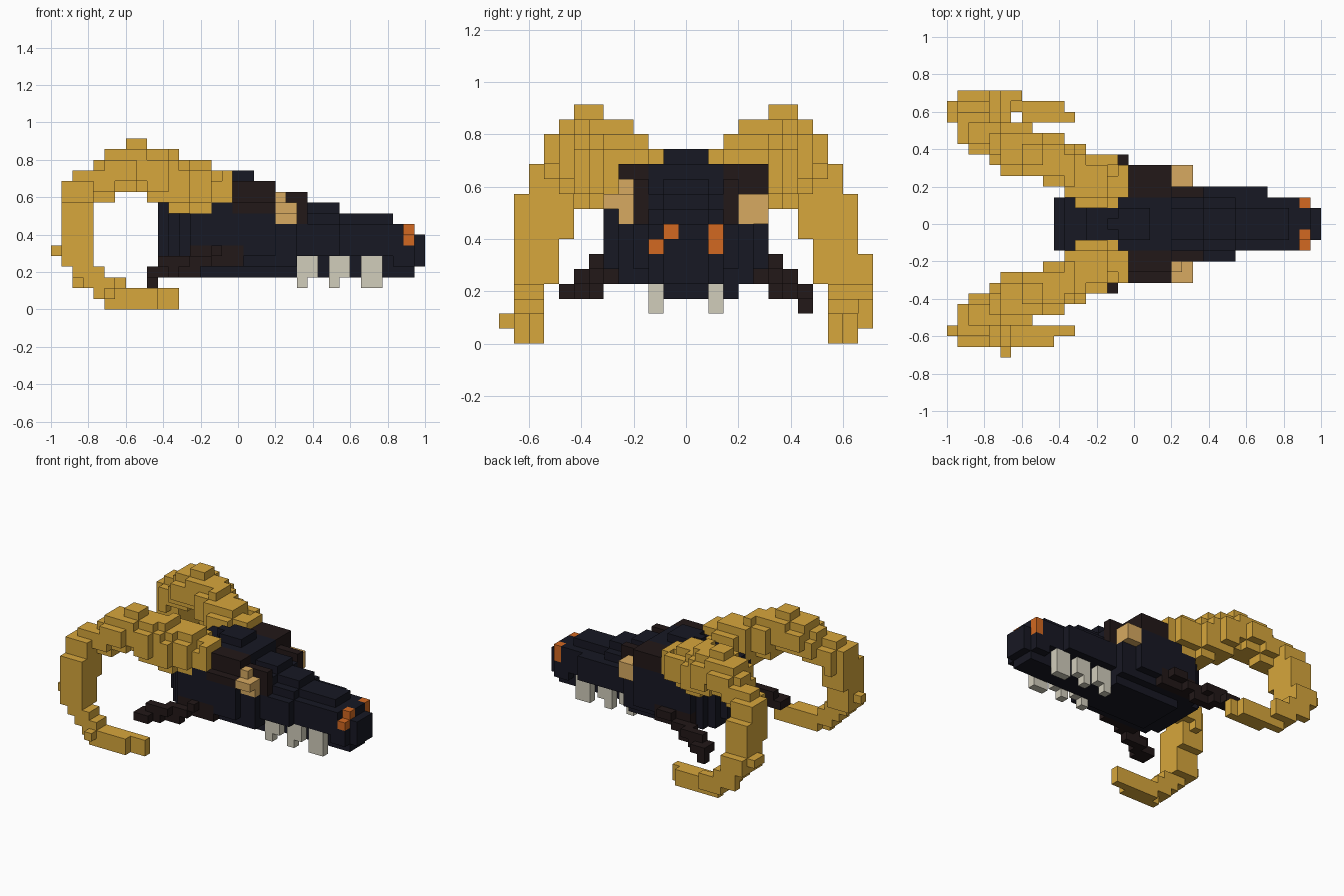
import bpy
import bmesh
from mathutils import Vector

default_cube = bpy.data.objects.get("Cube")
if default_cube:
    bpy.data.objects.remove(default_cube, do_unlink=True)

# Grid of cubes: 35 long, 25 wide, 16 high
LENGTH, WIDTH = 35, 25
CELL = 2 / LENGTH
ORIGIN = Vector((-1, -WIDTH * CELL / 2, 0))
cells = {}


def offset(value, low, high):
    """Distance of a cell from the middle of a span, from 0 to 1."""
    return (2 * value + 1 - low - high) / (high - low)


def fill(part, boxes, mirrored=False, rounded=False):
    """Give the cells of each box (x, x end, y, y end, z, z end) to a part."""
    for x0, x1, y0, y1, z0, z1 in boxes:
        if mirrored:
            y0, y1 = WIDTH - y1, WIDTH - y0
        for y in range(y0, y1):
            for z in range(z0, z1):
                if rounded and offset(y, y0, y1) ** 2 + offset(z, z0, z1) ** 2 > 1.05:
                    continue
                for x in range(x0, x1):
                    cells[x, y, z] = part


def fill_pair(name, boxes, rounded=False):
    fill("left_" + name, boxes, False, rounded)
    fill("right_" + name, boxes, True, rounded)


def make_material(name, colour):
    material = bpy.data.materials.new(name)
    material.use_nodes = True
    material.diffuse_color = (*colour, 1)
    shader = material.node_tree.nodes["Principled BSDF"]
    shader.inputs["Base Color"].default_value = (*colour, 1)
    shader.inputs["Roughness"].default_value = 0.9
    return material


def build_part(part, material):
    """Make one mesh from the open cube faces of a part."""
    bm = bmesh.new()
    corners = {}

    def corner(point):
        key = tuple(point)
        if key not in corners:
            corners[key] = bm.verts.new(ORIGIN + Vector(key) * CELL)
        return corners[key]

    for cell, owner in cells.items():
        if owner != part:
            continue
        for axis in range(3):
            u, v = (axis + 1) % 3, (axis + 2) % 3
            for step in (0, 1):
                neighbour = list(cell)
                neighbour[axis] += 2 * step - 1
                if tuple(neighbour) in cells:
                    continue
                loop = []
                for du, dv in ((0, 0), (1, 0), (1, 1), (0, 1)):
                    point = list(cell)
                    point[axis] += step
                    point[u] += du
                    point[v] += dv
                    loop.append(corner(point))
                bm.faces.new(loop if step else loop[::-1])
    mesh = bpy.data.meshes.new(part)
    bm.to_mesh(mesh)
    bm.free()
    mesh.materials.append(material)
    bpy.context.collection.objects.link(bpy.data.objects.new(part, mesh))


# Skull: back, cheeks, crown, forehead, snout, jaw, nose tip
fill("skull", [
    (10, 13, 10, 15, 5, 10),
    (11, 14, 9, 16, 4, 11),
    (12, 23, 8, 17, 4, 10),
    (13, 21, 7, 18, 5, 10),
    (13, 21, 9, 16, 4, 12),
    (16, 19, 11, 14, 12, 13),
    (15, 16, 12, 13, 12, 13),
    (19, 24, 11, 14, 8, 11),
    (21, 24, 10, 15, 8, 10),
    (21, 27, 11, 14, 5, 10),
    (22, 27, 9, 16, 5, 8),
    (22, 27, 10, 15, 5, 9),
    (27, 30, 15, 16, 5, 8),
    (22, 33, 10, 15, 5, 8),
    (22, 32, 11, 14, 8, 9),
    (14, 23, 10, 16, 3, 4),
    (14, 34, 11, 14, 3, 8),
    (32, 34, 10, 15, 4, 6),
    (34, 35, 11, 14, 4, 7),
])

# Brow ridges above and behind the eyes
fill_pair("brow", [(17, 21, 15, 17, 10, 12), (20, 24, 15, 16, 8, 11)])
fill("left_brow", [(17, 21, 17, 18, 10, 12)])
fill("right_brow", [(17, 21, 7, 8, 9, 10)])

# Eyes
fill("left_eye", [(21, 23, 16, 18, 8, 10)])
fill("right_eye", [(21, 23, 7, 8, 9, 10), (21, 23, 8, 9, 8, 10), (21, 22, 8, 9, 10, 11)])

# Nostrils
fill("left_nostril", [(33, 34, 14, 15, 6, 8)])
fill("right_nostril", [(33, 34, 10, 11, 6, 7), (33, 34, 11, 12, 7, 8)])

# Teeth: two hooked and one square on each side
fill_pair("teeth", [
    (23, 25, 14, 15, 3, 5), (23, 24, 14, 15, 2, 3),
    (26, 28, 14, 15, 3, 5), (26, 27, 14, 15, 2, 3),
    (29, 31, 14, 15, 2, 5),
])

# Jaw spurs sweeping back and outward
fill_pair("jaw_spur", [
    (13, 18, 17, 18, 4, 6),
    (15, 16, 18, 19, 5, 6),
    (12, 15, 18, 19, 4, 5),
    (10, 13, 19, 20, 4, 5),
    (11, 14, 18, 19, 3, 4),
    (9, 12, 19, 20, 3, 4),
    (9, 11, 20, 21, 3, 4),
])
fill("left_jaw_spur", [(16, 17, 18, 19, 5, 6), (9, 10, 20, 21, 2, 3)])

# Horn arch: rounded slices from the base to the back
fill_pair("horn", [
    (16, 17, 15, 18, 10, 13),
    (15, 16, 14, 18, 9, 13),
    (12, 15, 14, 19, 9, 14),
    (11, 13, 15, 20, 9, 14),
    (11, 12, 15, 20, 9, 15),
    (9, 11, 16, 21, 10, 15),
    (7, 9, 17, 21, 11, 16),
    (5, 8, 17, 22, 11, 15),
    (4, 6, 18, 22, 10, 14),
    (3, 4, 19, 23, 9, 13),
    (2, 3, 19, 23, 8, 13),
], rounded=True)

# Horn drop and the curl forward to the tip
fill_pair("horn", [
    (1, 4, 20, 23, 8, 12),
    (1, 4, 20, 24, 7, 10),
    (1, 4, 21, 24, 4, 8),
    (0, 1, 22, 23, 5, 6),
    (2, 5, 22, 24, 3, 4),
    (3, 5, 22, 24, 2, 4),
    (4, 6, 22, 24, 1, 3),
    (5, 10, 23, 24, 0, 2),
    (7, 12, 22, 23, 0, 2),
])
fill("left_horn", [(0, 1, 23, 24, 5, 6), (1, 4, 24, 25, 4, 6), (2, 5, 24, 25, 2, 4),
                   (4, 7, 24, 25, 1, 3), (10, 11, 23, 24, 0, 2), (15, 16, 18, 19, 10, 13)])
fill("right_horn", [(5, 6, 0, 1, 1, 2), (6, 7, 2, 3, 0, 2)])

# Colours by part
charcoal = make_material("charcoal", (0.0085, 0.009, 0.017))
dark_brown = make_material("dark_brown", (0.016, 0.009, 0.009))
gold = make_material("gold", (0.68, 0.385, 0.045))
tan = make_material("tan", (0.68, 0.4, 0.12))
orange = make_material("orange", (0.65, 0.14, 0.015))
bone = make_material("bone", (0.64, 0.61, 0.5))

build_part("skull", charcoal)
for name, material in (("brow", dark_brown), ("jaw_spur", dark_brown), ("horn", gold),
                       ("eye", tan), ("nostril", orange), ("teeth", bone)):
    for side in ("left_", "right_"):
        build_part(side + name, material)
